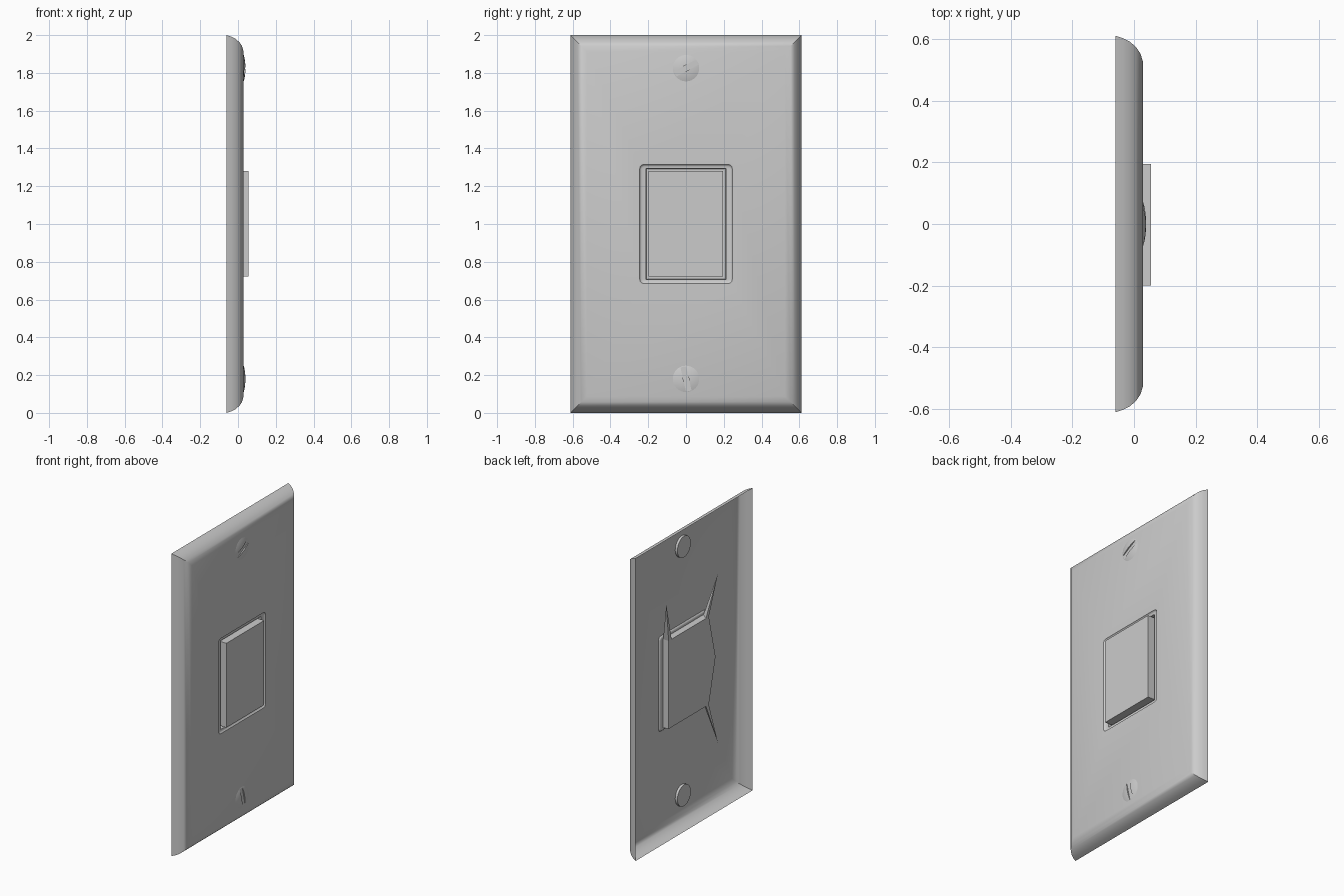
import bpy, bmesh, math
from mathutils import Matrix, Vector

if "Cube" in bpy.data.objects:
    bpy.data.objects.remove(bpy.data.objects["Cube"])


def finish(name, bm, smooth=None):
    bmesh.ops.remove_doubles(bm, verts=bm.verts, dist=1e-5)
    mesh = bpy.data.meshes.new(name)
    bm.to_mesh(mesh)
    bm.free()
    ob = bpy.data.objects.new(name, mesh)
    bpy.context.collection.objects.link(ob)
    if smooth:
        bpy.ops.object.select_all(action='DESELECT')
        ob.select_set(True)
        bpy.context.view_layer.objects.active = ob
        bpy.ops.object.shade_smooth_by_angle(angle=math.radians(smooth))
    return ob


def rounded_rect(bm, hy, hz, r, x, n=4):
    """Rectangular loop in the YZ plane centred on z = 1."""
    loop = []
    for k, (sy, sz) in enumerate(((1, 1), (-1, 1), (-1, -1), (1, -1))):
        for i in range(n + 1):
            a = math.radians(90 * k + 90 * i / n)
            loop.append(bm.verts.new((x, sy * (hy - r) + r * math.cos(a),
                                      1 + sz * (hz - r) + r * math.sin(a))))
    return loop


def loft(name, sections, smooth, cap=False):
    bm = bmesh.new()
    loops = [rounded_rect(bm, *s) for s in sections]
    for a, b in zip(loops, loops[1:]):
        for i in range(len(a)):
            j = (i + 1) % len(a)
            bm.faces.new((a[i], a[j], b[j], b[i]))
    if cap:
        bm.faces.new(loops[-1])
    # Collapsed corners need welding before the normals are used
    return finish(name, bm, smooth)


# Plate: open-backed shell with curved borders and a round-cornered opening
border = [(0, -.06), (.008, -.036), (.02, -.013), (.037, .007), (.058, .021), (.088, .03)]
plate = [(.612 - d, 1 - d, 0, x) for d, x in border]
plate.append((.245, .315, .022, .03))
loft("wall_plate", plate, 30)

# Socket: sunken rim stepping down to the closed back box
loft("switch_socket", [(.245, .315, .022, .03), (.241, .311, .02, .024),
                       (.235, .305, .015, .021), (.212, .293, 0, .021),
                       (.210, .291, 0, -.02)], 30, cap=True)

# Rocker button
bm = bmesh.new()
bmesh.ops.create_cube(bm, size=1, matrix=Matrix.Translation((.0175, -.002, 1.002))
                      @ Matrix.Diagonal((.075, .395, .558, 1)))
finish("rocker_button", bm)

# Thin clips running out from the back box
bm = bmesh.new()
for sy, sz in ((1, 1), (-1, 1), (-1, -1)):
    y, z = sy * .21, 1 + sz * .291
    pts = [(.02, y, z), (-.02, y, z), (-.02, y - sy * .03, z), (-.045, sy * .27, 1 + sz * .56)]
    v = [bm.verts.new(p) for p in pts]
    for f in ((0, 1, 3), (1, 2, 3), (2, 0, 3), (0, 2, 1)):
        bm.faces.new([v[i] for i in f])
bm.faces.new([bm.verts.new(p) for p in
              ((-.02, -.21, 1.291), (-.02, -.21, .709), (-.02, -.28, 1))])
bmesh.ops.recalc_face_normals(bm, faces=bm.faces)
finish("back_clips", bm)


# Domed screws with a cut slot
def screw(name, z, angle):
    bm = bmesh.new()
    n, rings = 32, []
    for x, r in ((.014, .07), (.03, .07), (.034, .056), (.037, .038), (.039, .019)):
        rings.append([bm.verts.new((x, r * math.cos(2 * math.pi * i / n),
                                    z + r * math.sin(2 * math.pi * i / n))) for i in range(n)])
    for a, b in zip(rings, rings[1:]):
        for i in range(n):
            j = (i + 1) % n
            bm.faces.new((a[i], a[j], b[j], b[i]))
    bm.faces.new(rings[-1])
    bm.faces.new(rings[0][::-1])
    ob = finish(name, bm, 35)
    bm = bmesh.new()
    bmesh.ops.create_cube(bm, size=1, matrix=Matrix.Translation((.046, 0, z))
                          @ Matrix.Rotation(math.radians(angle), 4, 'X')
                          @ Matrix.Diagonal((.03, .2, .03, 1)))
    cutter = finish(name + "_slot_cutter", bm)
    cutter.hide_render = True
    cutter.hide_viewport = False
    cutter.display_type = 'WIRE'
    mod = ob.modifiers.new("slot", 'BOOLEAN')
    mod.operation = 'DIFFERENCE'
    mod.object = cutter
    mod.solver = 'EXACT'
    bpy.ops.object.select_all(action='DESELECT')
    bpy.context.view_layer.objects.active = ob
    ob.select_set(True)
    bpy.ops.object.modifier_apply(modifier=mod.name)
    bpy.data.objects.remove(cutter)


screw("upper_screw", 1.825, 28)
screw("lower_screw", .18, 103)
